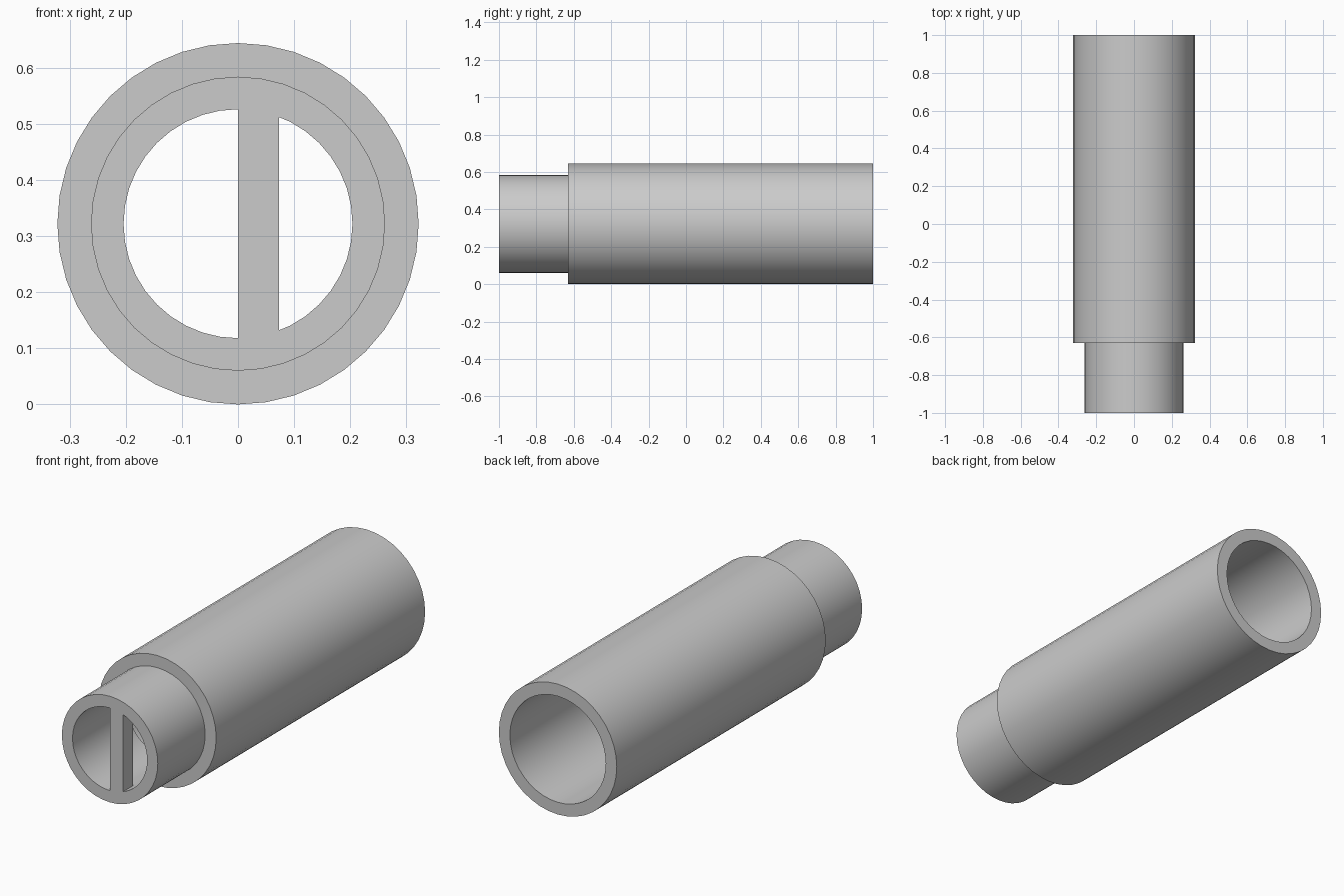
import bpy, bmesh, math
from mathutils import Matrix

if "Cube" in bpy.data.objects:
    bpy.data.objects.remove(bpy.data.objects["Cube"], do_unlink=True)

SIDES = 40
BODY_R, NECK_R, BORE_R = 0.322, 0.262, 0.204
FRONT, SHOULDER, BACK = -1.0, -0.63, 1.0
STEP = -0.57          # where the wide bore meets the narrow one

grey = bpy.data.materials.new("plain grey")
grey.use_nodes = True
colour = (0.6, 0.6, 0.6, 1)
grey.diffuse_color = colour
grey.node_tree.nodes["Principled BSDF"].inputs["Base Color"].default_value = colour


def finish(name, bm):
    bmesh.ops.recalc_face_normals(bm, faces=bm.faces)
    mesh = bpy.data.meshes.new(name)
    bm.to_mesh(mesh)
    bm.free()
    mesh.materials.append(grey)
    obj = bpy.data.objects.new(name, mesh)
    bpy.context.collection.objects.link(obj)
    obj.location.z = BODY_R
    return obj


# Stepped tube: closed wall profile (radius, y) turned around the y axis
profile = [(BORE_R, FRONT), (NECK_R, FRONT), (NECK_R, SHOULDER), (BODY_R, SHOULDER),
           (BODY_R, BACK), (NECK_R, BACK), (NECK_R, STEP), (BORE_R, STEP)]
bm = bmesh.new()
rings = []
for i in range(SIDES):
    turn = Matrix.Rotation(math.tau * i / SIDES, 3, 'Y')
    rings.append([bm.verts.new(turn @ Matrix.Identity(3).col[2] * r
                               + Matrix.Identity(3).col[1] * y) for r, y in profile])
for i, ring in enumerate(rings):
    following = rings[(i + 1) % SIDES]
    for j in range(len(profile)):
        k = (j + 1) % len(profile)
        bm.faces.new((ring[j], ring[k], following[k], following[j]))
tube = finish("stepped_tube", bm)
bpy.ops.object.select_all(action='DESELECT')
tube.select_set(True)
bpy.context.view_layer.objects.active = tube
bpy.ops.object.shade_smooth_by_angle(angle=math.radians(30))

# Upright bar across the mouth, flush with the front and set into the wall
bar_width, bar_depth, seat_r = 0.073, 0.075, BORE_R + 0.004
bm = bmesh.new()
outline = []
for x, side in ((0, -1), (bar_width, -1), (bar_width, 1), (0, 1)):
    outline.append(bm.verts.new((x, FRONT, side * math.sqrt(seat_r ** 2 - x ** 2))))
face = bm.faces.new(outline)
back = bmesh.ops.extrude_face_region(bm, geom=[face])["geom"]
bmesh.ops.translate(bm, vec=(0, bar_depth, 0),
                    verts=[v for v in back if isinstance(v, bmesh.types.BMVert)])
finish("cross_bar", bm)
